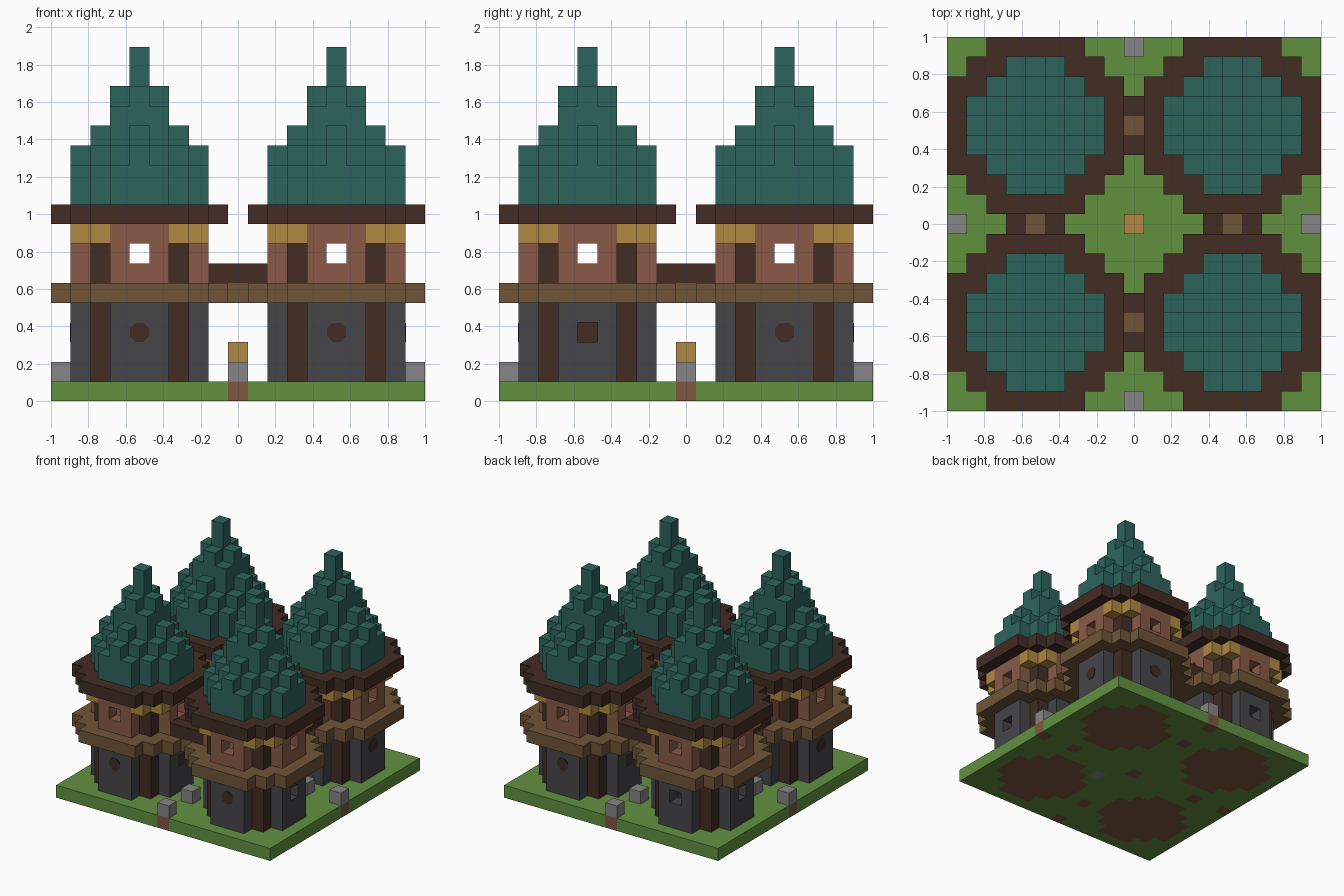
import bpy, bmesh, math
from mathutils import Matrix, Vector

cube = bpy.data.objects.get("Cube")
if cube:
    bpy.data.objects.remove(cube, do_unlink=True)

U = 2 / 19  # one block


def material(name, *rgb):
    lin = [((c / 255 + 0.055) / 1.055) ** 2.4 for c in rgb] + [1]
    m = bpy.data.materials.new(name)
    m.use_nodes = True
    m.diffuse_color = lin
    m.node_tree.nodes["Principled BSDF"].inputs["Base Color"].default_value = lin
    return m


grass = material("grass_green", 98, 145, 64)
earth = material("earth_brown", 125, 88, 64)
dark = material("dark_wood", 66, 44, 36)
plank = material("plank_brown", 112, 85, 56)
stone = material("dark_stone", 70, 70, 74)
grey = material("light_stone", 134, 134, 134)
brick = material("brick_red", 138, 90, 72)
gold = material("gold_wood", 176, 137, 66)
teal = material("teal_roof", 45, 100, 92)

SIDES = [(1, 0), (-1, 0), (0, 1), (0, -1)]


def finish(bm, name, mat):
    bmesh.ops.recalc_face_normals(bm, faces=bm.faces)
    me = bpy.data.meshes.new(name)
    bm.to_mesh(me)
    bm.free()
    me.materials.append(mat)
    ob = bpy.data.objects.new(name, me)
    bpy.context.collection.objects.link(ob)


def blocks(name, cells, mat):
    """Outer skin of a set of unit blocks (x, y centred, z counted from the ground)."""
    cells = set(cells)
    bm = bmesh.new()
    for c in cells:
        centre = Vector((c[0], c[1], c[2] + 0.5))
        for axis in range(3):
            for sign in (1, -1):
                n = Vector((0, 0, 0))
                n[axis] = sign
                if tuple(int(a + b) for a, b in zip(c, n)) in cells:
                    continue
                u = Vector((n.y, n.z, n.x)) / 2
                v = n.cross(u)
                mid = centre + n / 2
                bm.faces.new([bm.verts.new((mid + p) * U)
                              for p in (u + v, v - u, -u - v, u - v)])
    finish(bm, name, mat)


def disc(limit):
    """Block offsets inside a round plan."""
    r = range(-4, 5)
    return [(x, y) for x in r for y in r if x * x + y * y <= limit]


def knob(name, pos, side):
    """Thin eight-sided shutter on a wall face."""
    bm = bmesh.new()
    turn = Vector((side[0], side[1], 0)).to_track_quat('Z', 'Y').to_matrix().to_4x4()
    spin = Matrix.Rotation(math.pi / 8, 4, 'Z')
    bmesh.ops.create_cone(bm, cap_ends=True, segments=8, radius1=0.055, radius2=0.055,
                          depth=0.008, matrix=Matrix.Translation(pos) @ turn @ spin)
    finish(bm, name, dark)


FLOOR = disc(10)
EAVE = disc(20)
POSTS = [(x, y) for x in (-2, 2) for y in (-2, 2)]
WALL = [(x, y) for x, y in FLOOR if max(abs(x), abs(y)) == 3]
BRACKETS = [(x, y) for x in range(-3, 4) for y in range(-3, 4) if {abs(x), abs(y)} == {2, 3}]
ROOF = {(0, 0): 18, (0, 1): 16, (1, 1): 15, (0, 2): 14,
        (1, 2): 13, (2, 2): 12, (0, 3): 13, (1, 3): 12}
HOLES = {(1, -1): [(1, 0)], (-1, 1): [(-1, 0), (0, 1)]}


def tower(sx, sy):
    cx, cy = 5 * sx, 5 * sy
    tag = ("left" if sx > 0 else "right") + ("_back" if sy > 0 else "_front")

    def put(part, plan, levels, mat, skip=()):
        blocks(f"{tag}_{part}", [(cx + x, cy + y, z) for x, y in plan for z in levels
                                 if (x, y, z) not in skip], mat)

    # openings in the lower wall: outer holes or shutters, inner wood blocks
    holes = HOLES.get((sx, sy), [])
    inner = [(-sx, 0), (0, -sy)]
    gaps = {(3 * a, 3 * b, 3) for a, b in holes + inner}
    put("inner_panels", [(3 * a, 3 * b) for a, b in inner], [3], dark)
    for i, s in enumerate(SIDES):
        if s not in holes + inner:
            pos = Vector((cx + 3.5 * s[0], cy + 3.5 * s[1], 3.5)) * U
            knob(f"{tag}_shutter_{i}", pos, s)

    put("tower_floor", FLOOR, [0], earth)
    put("lower_wall", WALL, range(1, 5), stone, gaps)
    put("lower_posts", POSTS, range(1, 5), dark)
    put("balcony", EAVE, [5], plank)
    windows = {(3 * a, 3 * b, 7) for a, b in SIDES}
    put("upper_wall", WALL, range(6, 9), brick, windows)
    put("upper_posts", POSTS, range(6, 9), dark)
    put("eave_brackets", BRACKETS, [8], gold)
    put("eave", EAVE, [9], dark)
    # stepped roof of block columns
    blocks(f"{tag}_roof", [(cx + x, cy + y, z) for x, y in FLOOR
                           for z in range(10, ROOF[tuple(sorted((abs(x), abs(y))))])], teal)


for sx in (-1, 1):
    for sy in (-1, 1):
        tower(sx, sy)

# bridges with railings between neighbouring towers
for i, (a, b) in enumerate(SIDES):
    blocks(f"bridge_deck_{i}", [(k * a, k * b, 5) for k in (4, 5, 6)], plank)
    blocks(f"bridge_rails_{i}", [(k * a + t * b, k * b + t * a, 6)
                                 for k in (4, 6) for t in (-1, 0, 1)], dark)

# path markers, the lantern in the middle and the ground
marks = [(k * a, k * b) for a, b in SIDES for k in (6, 9)] + [(0, 0)]
blocks("marker_stones", [(x, y, 1) for x, y in marks], grey)
blocks("marker_earth", [(x, y, 0) for x, y in marks], earth)
blocks("lantern", [(0, 0, 2)], gold)
blocks("stepping_stone", [(2, -2, 0)], grey)
taken = set(marks) | {(2, -2)} | {(5 * sx + x, 5 * sy + y) for sx in (-1, 1)
                                  for sy in (-1, 1) for x, y in FLOOR}
span = range(-9, 10)
blocks("ground", [(x, y, 0) for x in span for y in span if (x, y) not in taken], grass)
